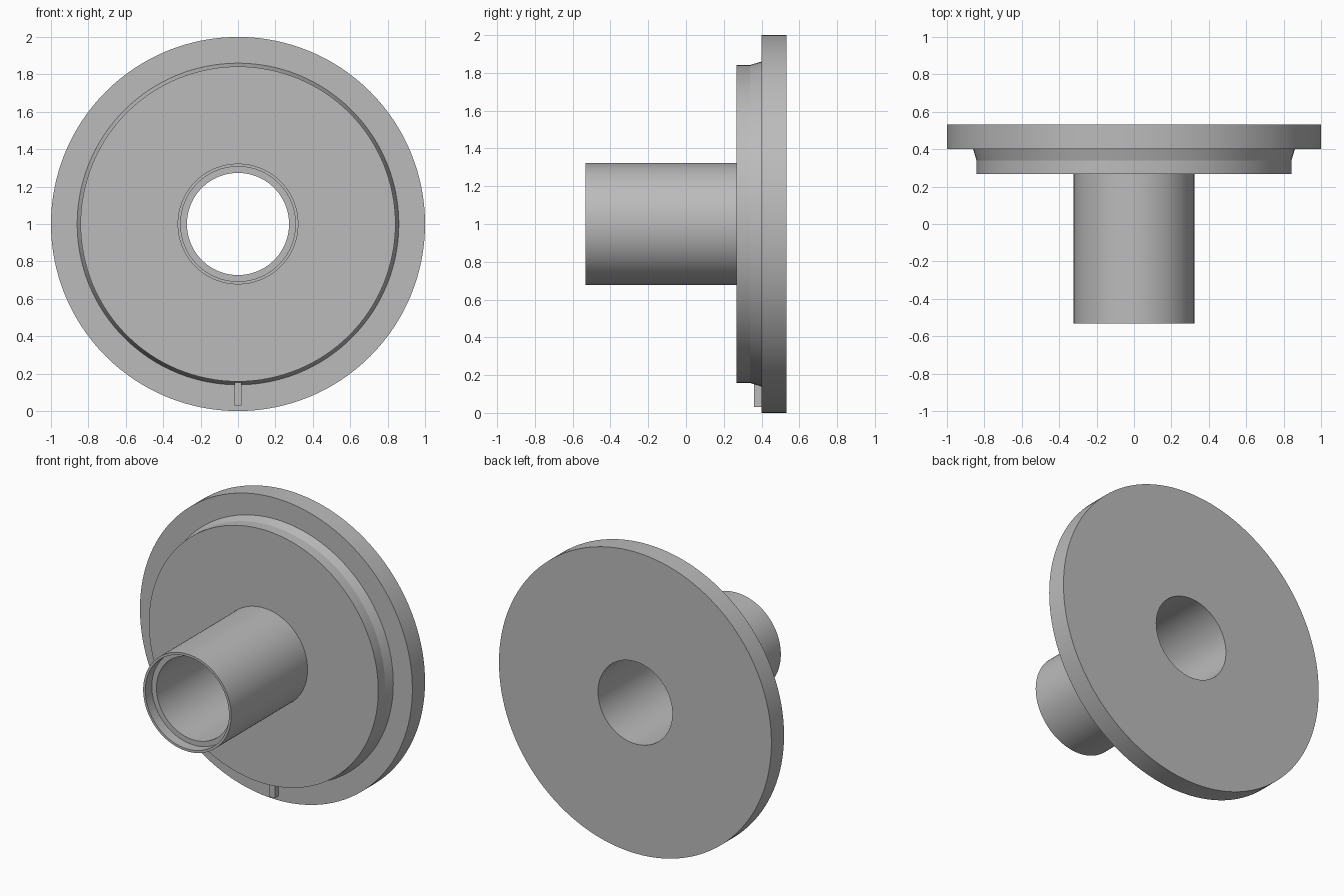
import bpy, bmesh, math
from mathutils import Matrix, Vector

cube = bpy.data.objects.get("Cube")
if cube:
    bpy.data.objects.remove(cube, do_unlink=True)

metal = bpy.data.materials.new("grey metal")
metal.use_nodes = True
metal.diffuse_color = (0.5, 0.5, 0.5, 1)
metal.node_tree.nodes["Principled BSDF"].inputs["Base Color"].default_value = (0.5, 0.5, 0.5, 1)


def finish(bm, name):
    bmesh.ops.recalc_face_normals(bm, faces=bm.faces)
    mesh = bpy.data.meshes.new(name)
    bm.to_mesh(mesh)
    bm.free()
    mesh.materials.append(metal)
    obj = bpy.data.objects.new(name, mesh)
    bpy.context.collection.objects.link(obj)
    return obj


def lathe(name, profile, segments=128):
    """Spin a closed (radius, y) profile about the horizontal axis at z = 1."""
    bm = bmesh.new()
    verts = [bm.verts.new((0, y, 1 + r)) for r, y in profile]
    edges = [bm.edges.new((a, b)) for a, b in zip(verts, verts[1:] + verts[:1])]
    bmesh.ops.spin(bm, geom=verts + edges, cent=(0, 0, 1), axis=(0, 1, 0),
                   angle=math.tau, steps=segments, use_merge=True)
    bmesh.ops.remove_doubles(bm, verts=bm.verts, dist=1e-5)
    obj = finish(bm, name)
    bpy.ops.object.select_all(action='DESELECT')
    bpy.context.view_layer.objects.active = obj
    obj.select_set(True)
    bpy.ops.object.shade_smooth_by_angle(angle=math.radians(15))
    return obj


# Hollow flanged hub: stepped bore, tube, raised boss with flared root, disc
bore, recess, tube, boss, root, rim = 0.273, 0.307, 0.323, 0.842, 0.86, 1.0
front, step, boss_front, flare, disc_front, back = -0.533, -0.465, 0.268, 0.34, 0.4, 0.533
lathe("flanged_hub", [
    (bore, back), (bore, step), (recess, step), (recess, front),
    (tube, front), (tube, boss_front), (boss, boss_front), (boss, flare),
    (root, disc_front), (rim, disc_front), (rim, back)])

# Small locating key on the lower face of the disc
bm = bmesh.new()
bmesh.ops.create_cube(bm, size=1, matrix=Matrix.LocRotScale(
    Vector((0, 0.385, 0.095)), None, Vector((0.038, 0.05, 0.13))))
finish(bm, "locating_key")
